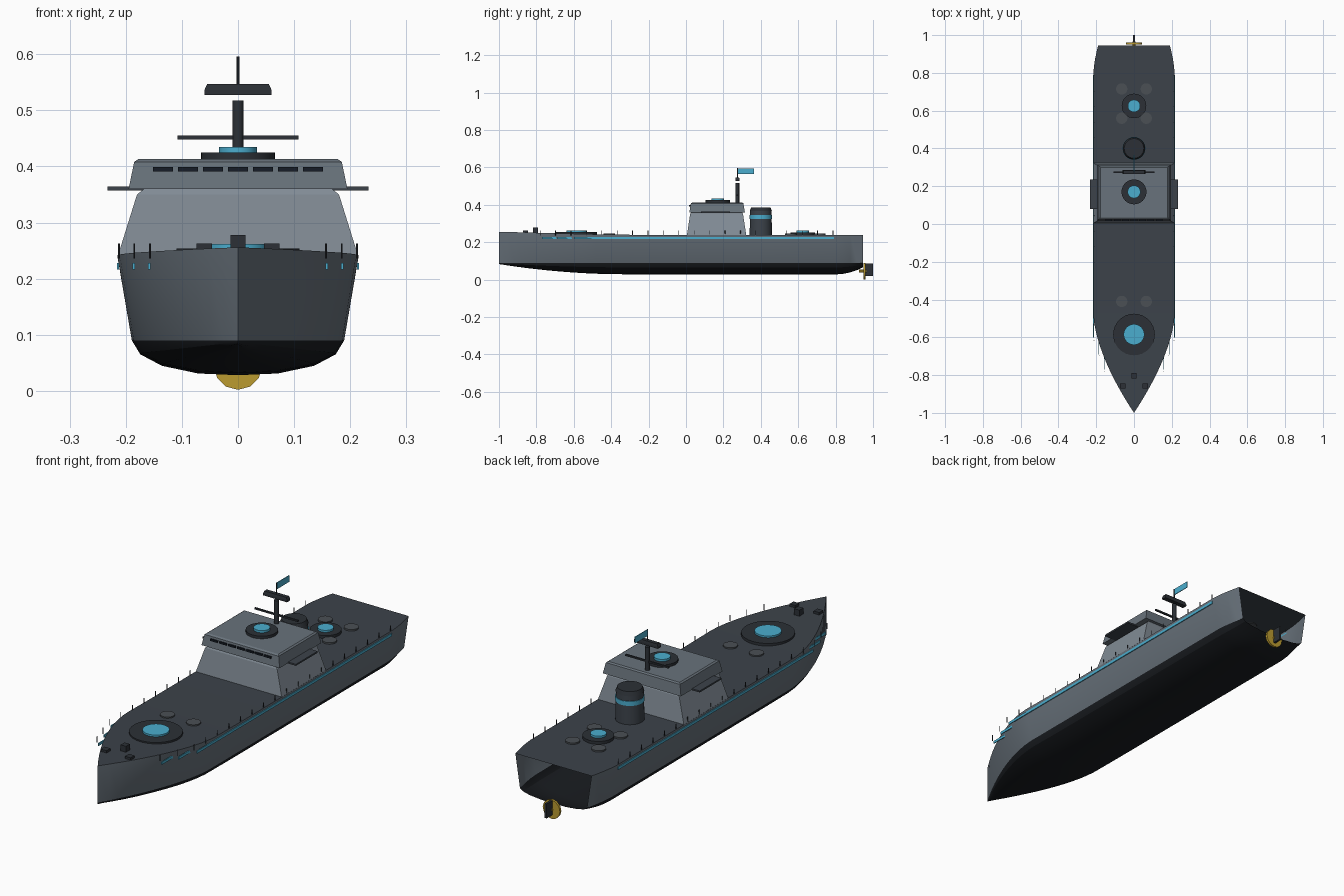
import bpy, bmesh, math

if "Cube" in bpy.data.objects:
    bpy.data.objects.remove(bpy.data.objects["Cube"])

def mat(name, r, g, b):
    m = bpy.data.materials.new(name)
    m.diffuse_color = (r, g, b, 1)
    m.use_nodes = True
    m.node_tree.nodes["Principled BSDF"].inputs["Base Color"].default_value = m.diffuse_color
    return m

HULL = mat("hull_grey", 0.14, 0.17, 0.2)
DECK = mat("deck_grey", 0.045, 0.055, 0.068)
KEEL = mat("keel_black", 0.01, 0.012, 0.015)
HOUSE = mat("house_grey", 0.22, 0.26, 0.3)
DARK = mat("dark_steel", 0.025, 0.03, 0.037)
HATCH = mat("hatch_grey", 0.07, 0.08, 0.09)
CYAN = mat("cyan", 0.07, 0.42, 0.62)
GOLD = mat("brass", 0.5, 0.33, 0.03)
GLASS = mat("window_dark", 0.008, 0.012, 0.02)

def finish(name, bm, *mats):
    me = bpy.data.meshes.new(name)
    bm.to_mesh(me)
    bm.free()
    ob = bpy.data.objects.new(name, me)
    bpy.context.collection.objects.link(ob)
    for m in mats:
        me.materials.append(m)
    return ob

def smooth(ob, deg=30):
    bpy.ops.object.select_all(action='DESELECT')
    ob.select_set(True)
    bpy.context.view_layer.objects.active = ob
    bpy.ops.object.shade_smooth_by_angle(angle=math.radians(deg))

def stack(name, rings, m):
    """Closed solid from rectangles (half_x, y0, y1, z), bottom to top."""
    bm = bmesh.new()
    loops = [[bm.verts.new(p) for p in
              ((-w, a, z), (w, a, z), (w, b, z), (-w, b, z))] for w, a, b, z in rings]
    bm.faces.new(loops[0][::-1])
    bm.faces.new(loops[-1])
    for lo, hi in zip(loops, loops[1:]):
        for i in range(4):
            j = (i + 1) % 4
            bm.faces.new((lo[i], lo[j], hi[j], hi[i]))
    return finish(name, bm, m)

def box(name, x0, x1, y0, y1, z0, z1, m):
    ob = stack(name, [((x1 - x0) / 2, y0, y1, z0), ((x1 - x0) / 2, y0, y1, z1)], m)
    ob.location.x = (x0 + x1) / 2
    return ob

def disc(name, x, y, z0, z1, r, m, r2=None, n=32):
    bm = bmesh.new()
    bmesh.ops.create_cone(bm, cap_ends=True, segments=n, radius1=r,
                          radius2=r if r2 is None else r2, depth=z1 - z0)
    ob = finish(name, bm, m)
    ob.location = (x, y, (z0 + z1) / 2)
    smooth(ob)
    return ob

# Hull: stations along y, open at the stern, deck included
def half_width(y):
    if y < -0.48:
        return 0.215 * (1 - ((-0.48 - y) / 0.52) ** 1.6)
    return 0.215 - (0.025 * ((y - 0.8) / 0.145) ** 1.5 if y > 0.8 else 0)

def keel_z(y):
    if y < -0.3:
        return 0.028 + 0.055 * ((-0.3 - y) / 0.7) ** 2
    return 0.028 + (0.037 * ((y - 0.8) / 0.145) ** 2 if y > 0.8 else 0)

def deck_z(y):
    return 0.24 + max(0, (-0.4 - y) / 0.6) * 0.016

# half section below the waterline: (width fraction, height fraction)
BILGE = [(0.88, 1), (0.81, 0.6), (0.63, 0.27), (0.33, 0.05), (0, 0)]
stations = [-1 + 0.52 * i / 12 for i in range(13)] + [-0.3, 0, 0.4, 0.8, 0.84, 0.88, 0.915, 0.945]
bm = bmesh.new()
rows = []
for y in stations:
    w, k = half_width(y), keel_z(y)
    half = [(w, deck_z(y))] + [(w * f, k + (0.09 - k) * h) for f, h in BILGE]
    pts = half + [(-x, z) for x, z in half[-2::-1]]
    rows.append([bm.verts.new((x, y, z)) for x, z in pts])
n = len(rows[0])
for a, b in zip(rows, rows[1:]):
    for i in range(n):
        j = (i + 1) % n
        f = bm.faces.new((a[i], b[i], b[j], a[j]))
        f.material_index = 1 if i == n - 1 else 0 if i in (0, n - 2) else 2
bmesh.ops.remove_doubles(bm, verts=bm.verts[:], dist=0.0005)
bmesh.ops.recalc_face_normals(bm, faces=bm.faces[:])
smooth(finish("hull", bm, HULL, DECK, KEEL), 25)

# Superstructure
stack("deckhouse", [(0.215, 0.005, 0.322, 0.238), (0.18, 0.022, 0.305, 0.35),
                    (0.165, 0.028, 0.3, 0.362)], HOUSE)
stack("bridge", [(0.195, 0.018, 0.315, 0.36), (0.185, 0.026, 0.307, 0.408),
                 (0.178, 0.034, 0.3, 0.413)], HULL)
for i in range(7):
    x = (i - 3) * 0.0445
    box("bridge_window", x - 0.018, x + 0.018, 0.017, 0.03, 0.391, 0.399, GLASS)
for s in (-1, 1):
    box("bridge_wing", s * 0.2 - 0.033, s * 0.2 + 0.033, 0.08, 0.235, 0.357, 0.364, DECK)

# Round mounts with cyan caps
for name, y, z0, z1, z2, r, rc in (("fore_mount", -0.585, 0.238, 0.254, 0.262, 0.11, 0.055),
                                   ("aft_mount", 0.625, 0.238, 0.253, 0.262, 0.065, 0.033),
                                   ("roof_mount", 0.17, 0.411, 0.425, 0.435, 0.066, 0.034)):
    disc(name, 0, y, z0, z1, r, DARK)
    disc(name + "_cap", 0, y, z1 - 0.002, z2, rc, CYAN)

# Deck hatches, windlass and bollards
for s in (-1, 1):
    for y in (-0.41, 0.56, 0.715):
        disc("deck_hatch", s * 0.065, y, 0.238, 0.247, 0.03, HATCH, n=24)
    box("bow_bollard", s * 0.06 - 0.014, s * 0.06 + 0.014, -0.872, -0.844, 0.248, 0.263, DARK)
box("bow_windlass", -0.013, 0.013, -0.818, -0.79, 0.245, 0.278, DARK)

# Funnel
disc("funnel", 0, 0.4, 0.238, 0.37, 0.06, DECK, 0.057)
disc("funnel_band", 0, 0.4, 0.325, 0.345, 0.0605, CYAN)
disc("funnel_cap", 0, 0.4, 0.368, 0.386, 0.059, DARK, 0.052)

# Mast, yard, radar and flag
disc("mast", 0, 0.275, 0.41, 0.518, 0.01, DARK, n=16)
box("mast_yard", -0.108, 0.108, 0.271, 0.279, 0.448, 0.455, DARK)
stack("radar_bar", [(0.06, 0.264, 0.286, 0.527), (0.06, 0.264, 0.286, 0.536),
                    (0.055, 0.266, 0.284, 0.547)], DARK)
disc("antenna", 0, 0.275, 0.545, 0.596, 0.0025, DARK, n=8)
box("flag", -0.0015, 0.0015, 0.278, 0.364, 0.566, 0.595, CYAN)

# Side stripes and rail posts
for s in (-1, 1):
    for x, y0, y1 in ((0.214, -0.6, 0.79), (0.186, -0.69, -0.5), (0.158, -0.77, -0.58)):
        box("side_stripe", s * x - 0.002, s * x + 0.002, y0, y1, 0.216, 0.228, CYAN)
    for i in range(20):
        y = -0.78 + i * 0.0824
        x = min(0.212, 0.157 if y < -0.74 else 0.185 if y < -0.65 else 0.212)
        disc("rail_post", s * x, y, 0.236, 0.263, 0.0018, DARK, n=6)

# Propeller and rudder
prop = disc("propeller", 0, 0, -0.005, 0.005, 0.043, GOLD, n=12)
prop.rotation_euler.x = math.pi / 2
prop.location = (0, 0.955, 0.045)
shaft = disc("propeller_shaft", 0, 0, -0.02, 0.02, 0.008, GOLD, n=12)
shaft.rotation_euler.x = math.pi / 2
shaft.location = (0, 0.945, 0.045)
box("rudder", -0.005, 0.005, 0.958, 1.0, 0.02, 0.085, DARK)
